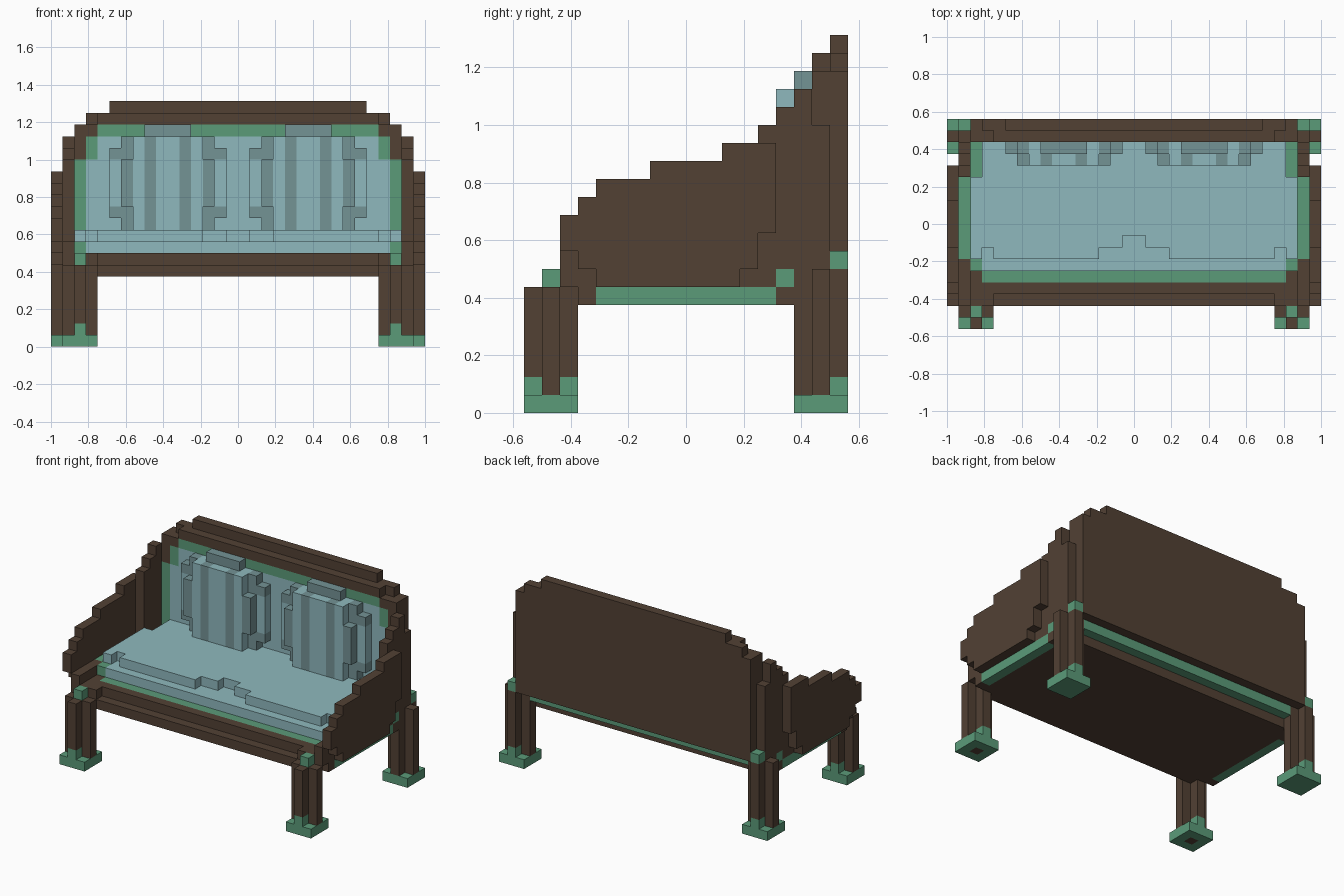
import bpy, bmesh
from mathutils import Vector

cube = bpy.data.objects.get("Cube")
if cube:
    bpy.data.objects.remove(cube, do_unlink=True)

U = 1 / 16  # block size


def material(name, rgb):
    lin = [(c / 255 / 12.92) if c < 11 else ((c / 255 + 0.055) / 1.055) ** 2.4 for c in rgb]
    m = bpy.data.materials.new(name)
    m.use_nodes = True
    m.diffuse_color = (*lin, 1)
    bsdf = m.node_tree.nodes["Principled BSDF"]
    bsdf.inputs["Base Color"].default_value = (*lin, 1)
    bsdf.inputs["Roughness"].default_value = 0.9
    return m


MATS = [material("dark wood", (82, 65, 52)), material("green trim", (91, 155, 121)),
        material("pale blue fabric", (143, 185, 190)), material("grey blue stripe", (116, 147, 149))]
WOOD, GREEN, BLUE, STRIPE = range(4)
grid = {}  # block position -> (part, colour)


def box(part, col, x0, x1, y0, y1, z0, z1, mirror=True):
    """Fill a box of blocks; mirrored boxes get a twin on the other side."""
    for x in range(x0, x1):
        for y in range(y0, y1):
            for z in range(z0, z1):
                grid[x, y, z] = (part, col)
                if mirror:
                    twin = part.replace("left_", "right_")
                    grid[-1 - x, y, z] = (twin, col)


# Seat base with its trim
box("seat_base", WOOD, 0, 14, -6, 7, 6, 8)
box("seat_base", GREEN, 0, 13, -5, -4, 7, 8)
box("seat_base", GREEN, 14, 15, -5, 5, 6, 8)
box("seat_base", GREEN, 13, 14, -4, 7, 7, 9)
box("seat_base", GREEN, 14, 15, -4, 4, 8, 9)
box("seat_base", GREEN, 0, 14, 7, 8, 7, 8)
box("front_rail", WOOD, 0, 14, -7, -6, 6, 7)
box("front_rail", WOOD, 12, 15, -7, -5, 7, 8)

# Seat cushion: lower slab, then upper slab with a stepped front edge
box("seat_cushion", BLUE, 0, 13, -4, 7, 8, 9)
box("seat_cushion", BLUE, 13, 14, -3, 4, 9, 10)
for x0, x1, front in [(0, 1, -1), (1, 3, -2), (3, 12, -3), (12, 13, -2), (13, 14, -1)]:
    box("seat_cushion", BLUE, x0, x1, front, 4 if x0 == 13 else 7, 9, 10)

# Backrest: wooden boards with a stepped top, trim and padding on the front
for half, top in [(14, 19), (13, 20), (11, 21)]:
    box("backrest", WOOD, 0, half, 8, 9, 8, top)
for half, top in [(14, 19), (12, 20)]:
    box("backrest", WOOD, 0, half, 7, 8, 8, top)
for half, top in [(14, 16), (13, 18), (12, 19)]:
    box("backrest", GREEN, 0, half, 7, 8, 8, top)
for half, top in [(13, 16), (12, 18)]:
    box("backrest", BLUE, 0, half, 7, 8, 9, top)

# Arms: outer panel with stepped top and bottom
for y0, y1, z0, z1 in [(-7, -6, 9, 11), (-6, -5, 8, 12), (-5, -2, 7, 13), (-2, 2, 7, 14),
                       (2, 3, 7, 15), (3, 4, 8, 15), (4, 5, 10, 15)]:
    box("left_arm", WOOD, 15, 16, y0, y1, z0, z1)
# Arms: inner posts at the front and the back
for y0, y1, z0, z1 in [(-7, -6, 7, 9), (-6, -5, 7, 9), (-5, -3, 7, 9), (3, 4, 7, 8),
                       (4, 5, 7, 16), (5, 6, 6, 17), (6, 7, 7, 18), (7, 8, 7, 16), (-6, -5, 6, 7)]:
    box("left_arm", WOOD, 14, 15, y0, y1, z0, z1)
box("left_arm", GREEN, 14, 15, 5, 6, 7, 8)


# Legs: square foot, plus-shaped post, and a small knob
def leg(part, cx, cy, top):
    box(part, GREEN, cx - 1, cx + 2, cy - 1, cy + 2, 0, 1)
    box(part, WOOD, cx - 1, cx + 2, cy, cy + 1, 1, top)
    box(part, WOOD, cx, cx + 1, cy - 1, cy + 2, 1, top)


leg("left_front_leg", 13, -8, 7)
box("left_front_leg", WOOD, 13, 14, -8, -7, 0, 1)
box("left_front_leg", GREEN, 13, 14, -9, -8, 1, 2)
box("left_front_leg", GREEN, 13, 14, -7, -6, 1, 2)
box("left_front_leg", GREEN, 13, 14, -8, -7, 7, 8)
leg("left_back_leg", 14, 7, 8)
box("left_back_leg", GREEN, 14, 15, 8, 9, 1, 2)
box("left_back_leg", GREEN, 14, 15, 8, 9, 8, 9)

# Striped pillows
P = "left_pillow"
for x in range(2, 10):
    col = STRIPE if x in (2, 4, 7, 9) else BLUE
    box(P, col, x, x + 1, 6, 7, 10, 18)
    edge = x in (2, 9)
    box(P, col, x, x + 1, 5, 6, 12 if edge else 10, 16 if edge else 18)
box(P, STRIPE, 4, 8, 6, 7, 18, 19)
for x in (1, 10):
    box(P, STRIPE, x, x + 1, 6, 7, 11, 17)
    box(P, BLUE, x, x + 1, 6, 7, 12, 16)

# Turn each part's blocks into a clean mesh of its exposed faces
DIRS = [Vector(d) for d in [(1, 0, 0), (-1, 0, 0), (0, 1, 0), (0, -1, 0), (0, 0, 1), (0, 0, -1)]]
for part in sorted({p for p, _ in grid.values()}):
    bm = bmesh.new()
    verts = {}
    for cell, (owner, col) in grid.items():
        if owner != part:
            continue
        for d in DIRS:
            if tuple(int(a + b) for a, b in zip(cell, d)) in grid:
                continue
            u = Vector((d.y, d.z, d.x))
            v = d.cross(u)
            mid = Vector(cell) + Vector((0.5, 0.5, 0.5)) + d / 2
            corners = []
            for s, t in [(-1, -1), (1, -1), (1, 1), (-1, 1)]:
                co = mid + u * s / 2 + v * t / 2
                key = tuple(round(c) for c in co)
                if key not in verts:
                    verts[key] = bm.verts.new(Vector(key) * U)
                corners.append(verts[key])
            face = bm.faces.new(corners)
            face.material_index = col
    bmesh.ops.dissolve_limit(bm, angle_limit=0.01, verts=bm.verts[:], edges=bm.edges[:],
                             delimit={'MATERIAL'})
    mesh = bpy.data.meshes.new(part)
    bm.to_mesh(mesh)
    bm.free()
    for m in MATS:
        mesh.materials.append(m)
    bpy.context.scene.collection.objects.link(bpy.data.objects.new(part, mesh))
